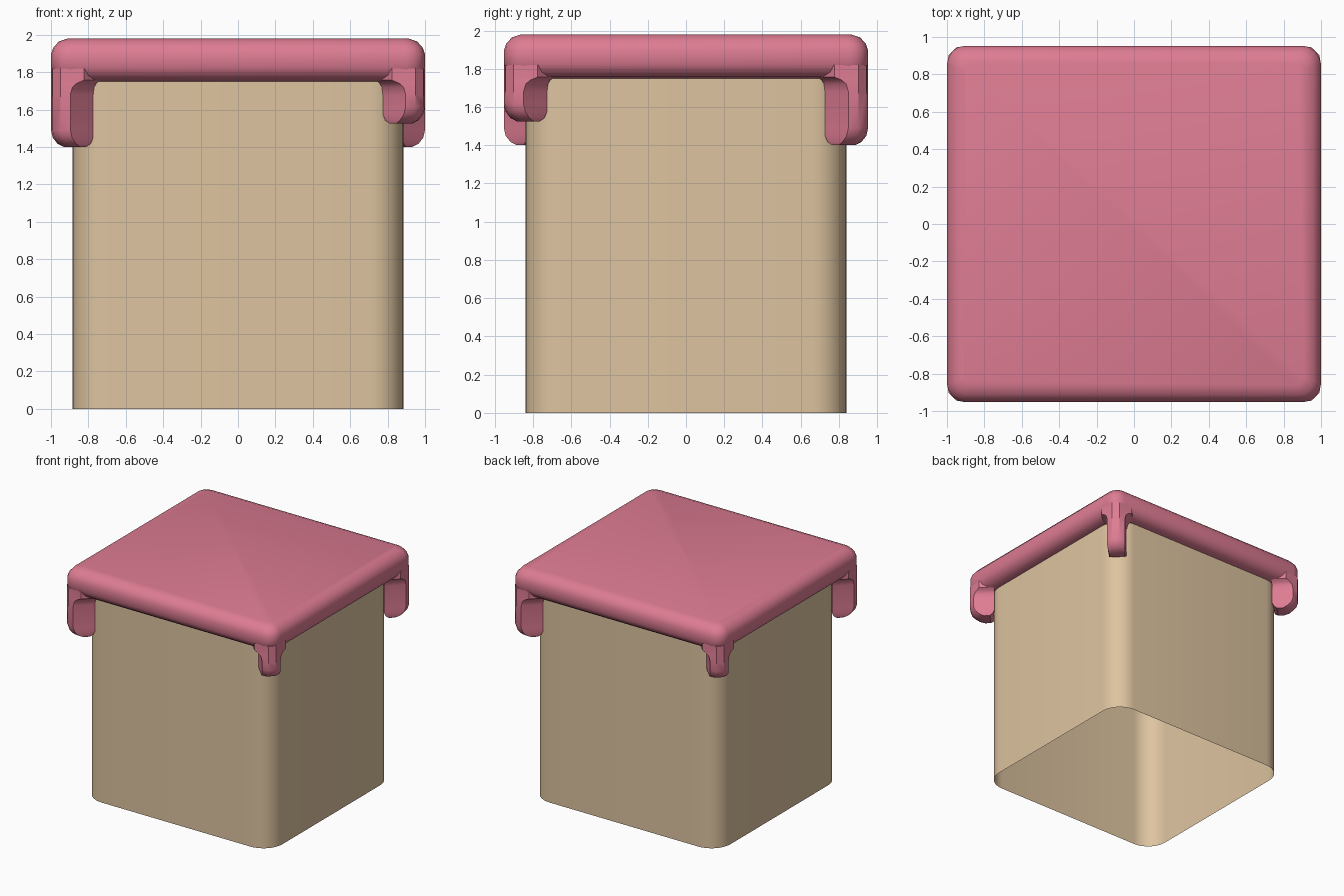
import bpy, bmesh, math

if "Cube" in bpy.data.objects:
    bpy.data.objects.remove(bpy.data.objects["Cube"])


def material(name, colour):
    m = bpy.data.materials.new(name)
    m.diffuse_color = (*colour, 1)
    m.use_nodes = True
    m.node_tree.nodes["Principled BSDF"].inputs["Base Color"].default_value = m.diffuse_color
    return m


pink = material("pink", (0.73, 0.202, 0.292))
tan = material("tan", (0.73, 0.552, 0.352))


def rounded_rect(hx, hy, r, z, seg):
    """Loop of points around a rectangle with rounded corners."""
    pts = []
    for i, (sx, sy) in enumerate([(1, 1), (-1, 1), (-1, -1), (1, -1)]):
        for k in range(seg + 1):
            a = math.pi / 2 * (i + k / seg)
            pts.append((sx * (hx - r) + r * math.cos(a),
                        sy * (hy - r) + r * math.sin(a), z))
    return pts


def loft(name, loops, mat, cap_first, cap_last, angle):
    """Skin a stack of loops, optionally closing the ends."""
    bm = bmesh.new()
    rings = [[bm.verts.new(p) for p in loop] for loop in loops]
    n = len(rings[0])
    for a, b in zip(rings, rings[1:]):
        for i in range(n):
            j = (i + 1) % n
            bm.faces.new((a[i], a[j], b[j], b[i]))
    if cap_first:
        bm.faces.new(rings[0][::-1])
    if cap_last:
        bm.faces.new(rings[-1])
    if cap_first and cap_last:
        bmesh.ops.recalc_face_normals(bm, faces=bm.faces)
    me = bpy.data.meshes.new(name)
    bm.to_mesh(me)
    bm.free()
    me.materials.append(mat)
    ob = bpy.data.objects.new(name, me)
    bpy.context.collection.objects.link(ob)
    bpy.ops.object.select_all(action='DESELECT')
    ob.select_set(True)
    bpy.context.view_layer.objects.active = ob
    bpy.ops.object.shade_smooth_by_angle(angle=math.radians(angle))
    return ob


# box walls, open underneath
loft("box_walls", [rounded_rect(0.885, 0.84, 0.18, z, 8) for z in (0, 1.765)],
     tan, False, False, 40)

# lid slab with rounded rim: (inset, height)
rim = [(0.115, 1.75), (0.06, 1.757), (0.022, 1.783), (0, 1.825), (0, 1.895),
       (0.012, 1.93), (0.042, 1.964), (0.09, 1.98)]
loft("lid", [rounded_rect(1 - i, 0.953 - i, max(0.1 - 0.6 * i, 0.03), z, 4)
             for i, z in rim], pink, True, True, 50)


# corner tabs, set diagonally and flaring into the lid
def corner_tab(name, sx, sy, bottom):
    # height, half width, outer inset, inner inset
    stack = [(bottom, 0.062, 0.085, 0.04), (bottom + 0.018, 0.07, 0.045, 0.015),
             (bottom + 0.05, 0.073, 0.013, 0), (bottom + 0.09, 0.073, 0, 0),
             (1.68, 0.073, 0, 0), (1.72, 0.081, 0, 0), (1.74, 0.097, 0, 0),
             (1.757, 0.125, 0, 0), (1.82, 0.125, 0, 0)]
    loops = []
    for z, w, o, i in stack:
        shoulder = min(0.068, 0.141 - w) - o
        tip = 0.099 - o
        inner = -0.105 + i
        plan = [(inner, -w), (shoulder, -w), (tip, -0.03),
                (tip, 0.03), (shoulder, w), (inner, w)]
        loops.append([(sx * (0.9 + (p - q) * 0.7071),
                       sy * (0.853 + (p + q) * 0.7071), z) for p, q in plan])
    loft(name, loops, pink, True, True, 35)


corner_tab("front_left_tab", -1, -1, 1.40)
corner_tab("back_right_tab", 1, 1, 1.40)
corner_tab("front_right_tab", 1, -1, 1.525)
corner_tab("back_left_tab", -1, 1, 1.515)
